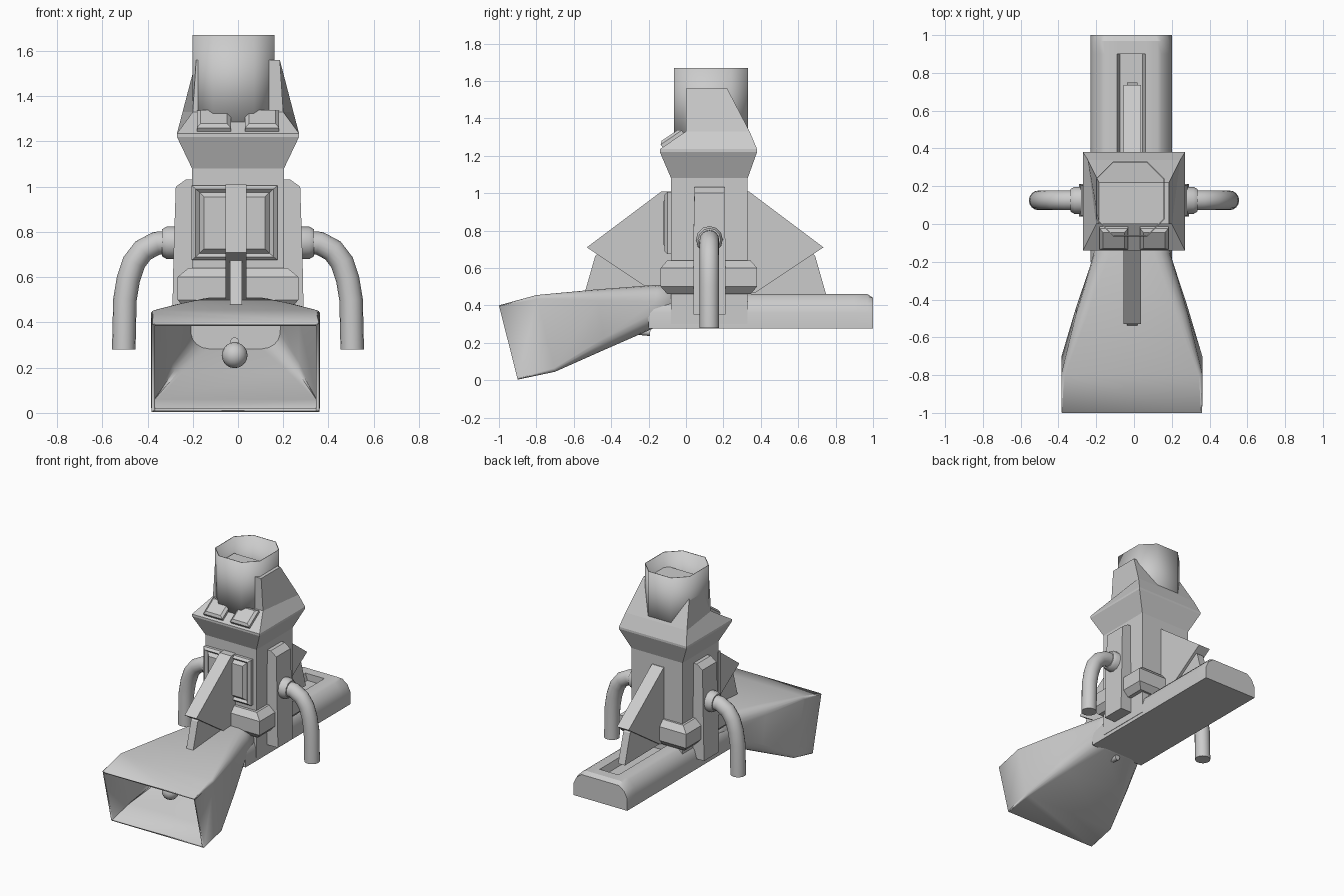
import bpy, bmesh, math
from mathutils import Matrix, Vector

if "Cube" in bpy.data.objects:
    bpy.data.objects.remove(bpy.data.objects["Cube"])

CX, CY = -0.015, 0.125      # centre line of the rail parts, centre of the tower


def loft(name, rings, cap=True, smooth=None, closed=True):
    """Skin a list of equal-length point rings into one object."""
    bm = bmesh.new()
    vs = [[bm.verts.new(p) for p in r] for r in rings]
    n = len(vs[0])
    for a, b in zip(vs, vs[1:]):
        for i in range(n):
            j = (i + 1) % n
            bm.faces.new((a[i], a[j], b[j], b[i]))
    if cap:
        bm.faces.new(vs[0][::-1])
        bm.faces.new(vs[-1])
    bmesh.ops.recalc_face_normals(bm, faces=bm.faces)
    return finish(name, bm, smooth)


def finish(name, bm, smooth=None):
    me = bpy.data.meshes.new(name)
    bm.to_mesh(me)
    bm.free()
    ob = bpy.data.objects.new(name, me)
    bpy.context.collection.objects.link(ob)
    if smooth:
        bpy.ops.object.select_all(action='DESELECT')
        ob.select_set(True)
        bpy.context.view_layer.objects.active = ob
        bpy.ops.object.shade_smooth_by_angle(angle=math.radians(smooth))
    return ob


def rect(z, hw, y0, y1, hw_back=None):
    """Horizontal four-point ring; the back may have its own half width."""
    b = hw_back or hw
    return [(-hw, y0, z), (hw, y0, z), (b, y1, z), (-b, y1, z)]


def plate(name, outline, x0, x1):
    """Side-view outline (y, z) given a thickness in x."""
    return loft(name, [[(x, y, z) for y, z in outline] for x in (x0, x1)])


# --- long rear rail with a groove in its top
half = [(0.215, 0.275), (0.215, 0.36), (0.2, 0.41), (0.16, 0.45), (0.14, 0.46), (0.075, 0.46)]


def rail_ring(y, groove, top=0.46, inset=0.0):
    h = half + [(0.06, groove)]
    pts = h + [(-x, z) for x, z in reversed(h)]
    return [(CX + math.copysign(abs(x) - inset * (z > 0.4), x), y, min(z, top)) for x, z in pts]


loft("base_rail", [rail_ring(-0.2, 0.41), rail_ring(0.9, 0.41)], smooth=30)
loft("rail_end", [rail_ring(0.9, 0.4601), rail_ring(0.97, 0.4601),
                  rail_ring(1.0, 0.44, 0.44, 0.01)], smooth=30)


# --- flared, hollow front nozzle
def nozzle_ring(top, bottom, hw, r, n=4):
    t, b = Vector((CX + 0.004, *top)), Vector((CX + 0.004, *bottom))
    mid, up, hh = (t + b) / 2, (t - b).normalized(), (t - b).length / 2
    pts = []
    for k, (sx, sz) in enumerate(((1, 1), (-1, 1), (-1, -1), (1, -1))):
        for i in range(n + 1):
            a = math.pi / 2 * (k + i / n)
            pts.append(mid + Vector((1, 0, 0)) * (sx * (hw - r) + r * math.cos(a))
                       + up * (sz * (hh - r) + r * math.sin(a)))
    return pts


nozzle = loft("nozzle", [
    nozzle_ring((-1.0, 0.40), (-0.9, 0.003), 0.372, 0.006),
    nozzle_ring((-0.8, 0.455), (-0.7, 0.045), 0.374, 0.02),
    nozzle_ring((-0.48, 0.485), (-0.43, 0.165), 0.295, 0.06),
    nozzle_ring((-0.15, 0.51), (-0.19, 0.27), 0.205, 0.09),
    nozzle_ring((-0.02, 0.49), (-0.02, 0.34), 0.19, 0.07)], cap=False, smooth=35)
wall = nozzle.modifiers.new("wall", 'SOLIDIFY')
wall.thickness, wall.offset = 0.016, -1

# ball on a rod inside the nozzle
bm = bmesh.new()
bmesh.ops.create_uvsphere(bm, u_segments=16, v_segments=10, radius=0.057,
                          matrix=Matrix.Translation((CX, -0.75, 0.255)))
bmesh.ops.create_cone(bm, cap_ends=True, segments=10, radius1=0.02, radius2=0.02, depth=0.56,
                      matrix=Matrix.Translation((CX, -0.47, 0.285)) @ Matrix.Rotation(math.radians(84), 4, 'X'))
finish("nozzle_ball", bm, 40)

# --- tower, collar at its foot, flared head on top
loft("tower", [rect(0.3, 0.203, -0.08, 0.33), rect(1.09, 0.203, -0.08, 0.33)])
loft("collar", [rect(0.46, 0.23, -0.10, 0.345), rect(0.5, 0.268, -0.135, 0.38),
                rect(0.6, 0.268, -0.135, 0.38), rect(0.64, 0.22, -0.10, 0.345)])
loft("head", [rect(1.08, 0.203, -0.08, 0.33), rect(1.22, 0.27, -0.14, 0.38),
              rect(1.235, 0.27, -0.14, 0.38), rect(1.33, 0.2, 0.0, 0.34, 0.245),
              rect(1.56, 0.185, 0.0, 0.22)])

# --- open eight-sided chimney
c, hx, hy = 0.09, 0.181, 0.198
octagon = [(hx, c - hy), (hx, hy - c), (hx - c, hy), (c - hx, hy),
           (-hx, hy - c), (-hx, c - hy), (c - hx, -hy), (hx - c, -hy)]
chimney = loft("chimney", [[(x - 0.02, y + 0.133, z) for x, y in octagon] for z in (1.27, 1.67)],
               cap=False, smooth=60)
wall = chimney.modifiers.new("wall", 'SOLIDIFY')
wall.thickness, wall.offset = 0.006, -1

# --- two small blocks on the sloping front of the head
for side, s in (("left", -1), ("right", 1)):
    ob = loft("head_block_" + side, [rect(-0.02, 0.075, -0.068, 0.068), rect(0.02, 0.075, -0.068, 0.068),
                                     rect(0.034, 0.058, -0.052, 0.052)])
    ob.matrix_world = (Matrix.Translation((s * 0.107, -0.068, 1.281))
                       @ Matrix.Rotation(math.radians(34), 4, 'X'))


# --- framed front panel with a raised middle
def upright(y, x, z0, z1):
    return [(CX + sx * x, y, z) for sx, z in ((-1, z0), (1, z0), (1, z1), (-1, z1))]


loft("front_panel", [upright(-0.07, 0.19, 0.675, 1.005), upright(-0.1, 0.19, 0.675, 1.005),
                     upright(-0.115, 0.172, 0.69, 0.99), upright(-0.1, 0.155, 0.705, 0.975),
                     upright(-0.122, 0.135, 0.725, 0.955)])

# --- front and rear fins, mirrored about the tower
for end, f in (("front", lambda y: y), ("rear", lambda y: 0.205 - y)):
    upper = [(-0.13, 1.01), (-0.53, 0.71), (-0.17, 0.47), (-0.07, 0.47), (-0.07, 1.01)]
    lower = [(-0.47, 0.68), (-0.485, 0.665), (-0.575, 0.46), (-0.1, 0.46), (-0.1, 0.68)]
    lower[2] = (-0.545, 0.455)
    plate("fin_" + end, [(f(y), z) for y, z in upper], -0.056, 0.038)
    plate("fin_foot_" + end, [(f(y), z) for y, z in lower], -0.036, 0.018)

# --- side pods with flanged, bent pipes
path = [(0.3, 0.752), (0.36, 0.75), (0.42, 0.718), (0.46, 0.665), (0.485, 0.59), (0.5, 0.5), (0.505, 0.28)]
R = 0.052
for side, s in (("left", -1), ("right", 1)):
    front = [(0.15, 0.35), (0.292, 0.35), (0.285, 0.7), (0.275, 1.0), (0.23, 1.032), (0.15, 1.032)]
    loft("side_pod_" + side, [[(s * x, CY + d * (0.086 if z < 0.75 else 0.08), z) for x, z in front]
                              for d in (-1, 1)])
    rings = []
    for i, p in enumerate(path):
        a, b = path[max(i - 1, 0)], path[min(i + 1, len(path) - 1)]
        t = Vector((b[0] - a[0], b[1] - a[1])).normalized()
        if i == len(path) - 1:
            t = Vector((0, -1))
        rings.append([(s * (p[0] - t.y * R * math.cos(w)), CY + R * math.sin(w),
                       p[1] + t.x * R * math.cos(w)) for w in (k * math.tau / 16 for k in range(16))])
    loft("pipe_" + side, rings, smooth=40)
    loft("pipe_flange_" + side,
         [[(s * x, CY + r * math.cos(k * math.tau / 12), 0.752 + r * math.sin(k * math.tau / 12))
           for k in range(12)] for x, r in ((0.26, 0.072), (0.315, 0.072), (0.335, 0.06))], smooth=35)
